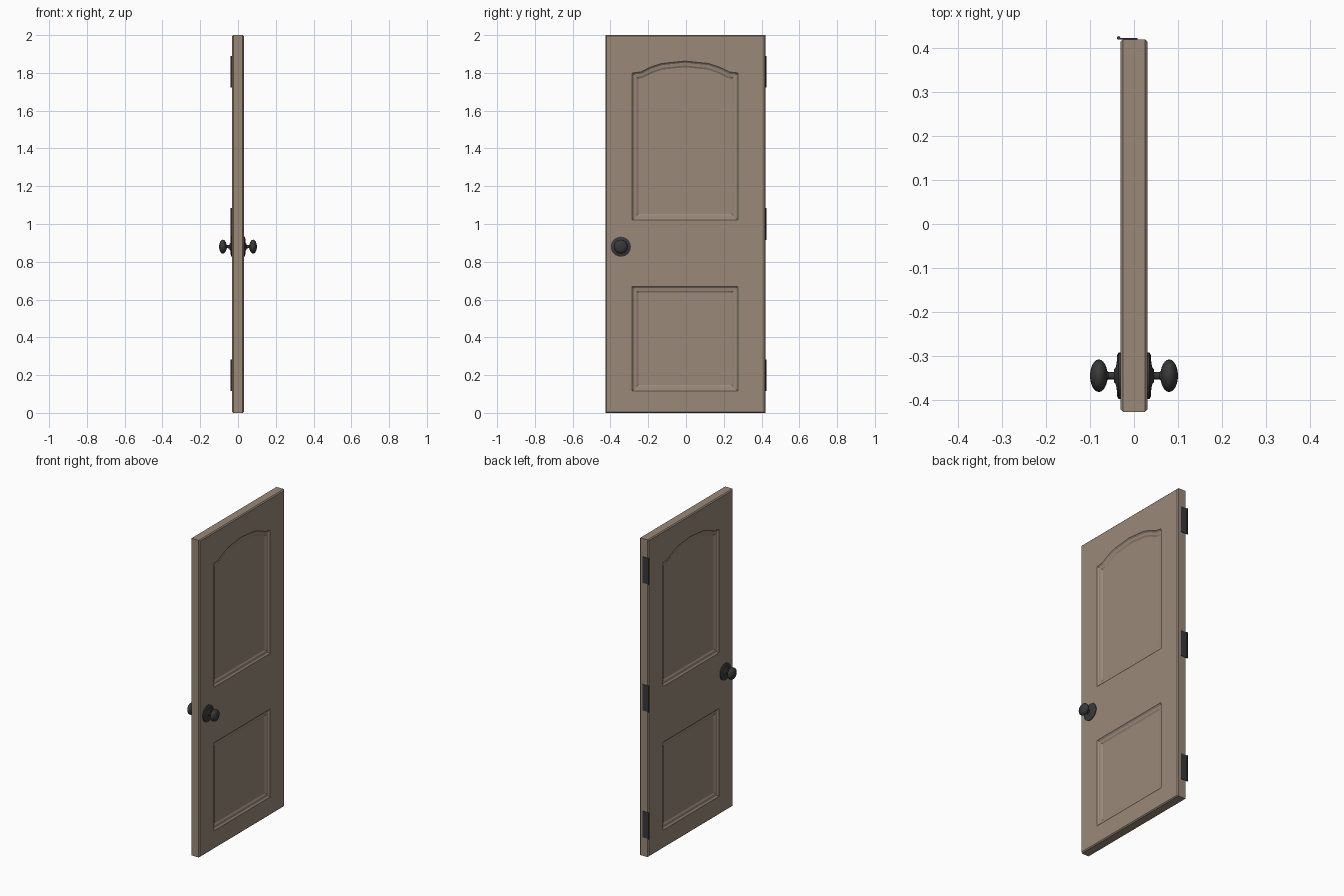
import bpy, bmesh, math
from mathutils import Vector, Matrix

if "Cube" in bpy.data.objects:
    bpy.data.objects.remove(bpy.data.objects["Cube"])


def material(name, rgb):
    m = bpy.data.materials.new(name)
    m.diffuse_color = (*rgb, 1)
    m.use_nodes = True
    m.node_tree.nodes["Principled BSDF"].inputs["Base Color"].default_value = m.diffuse_color
    return m


WOOD = material("painted_wood", (0.32, 0.25, 0.19))
METAL = material("dark_metal", (0.04, 0.04, 0.042))
FACE, EDGE = 0.031, 0.025          # half thickness at face / at chamfered edge
Y0, Y1, MID = -0.427, 0.42, -0.005


def finish(name, bm, mat, mirror=False):
    bmesh.ops.recalc_face_normals(bm, faces=bm.faces[:])
    me = bpy.data.meshes.new(name)
    bm.to_mesh(me)
    bm.free()
    me.materials.append(mat)
    ob = bpy.data.objects.new(name, me)
    bpy.context.collection.objects.link(ob)
    if mirror:
        ob.modifiers.new("both_sides", 'MIRROR').use_axis = (True, False, False)
    return ob


def smooth(ob, angle=35):
    bpy.ops.object.select_all(action='DESELECT')
    ob.select_set(True)
    bpy.context.view_layer.objects.active = ob
    bpy.ops.object.shade_smooth_by_angle(angle=math.radians(angle))


def inset(pts, d):
    # mitred inward offset of a counter-clockwise outline
    out = []
    for i, p in enumerate(pts):
        p = Vector(p)
        a = (p - Vector(pts[i - 1])).normalized()
        b = (Vector(pts[(i + 1) % len(pts)]) - p).normalized()
        na, nb = Vector((-a.y, a.x)), Vector((-b.y, b.x))
        out.append(p + (na + nb) * d / (1 + na.dot(nb)))
    return out


def ring(bm, pts, x):
    return [bm.verts.new((x, p[0], p[1])) for p in pts]


def bridge(bm, a, b):
    n = len(a)
    for i in range(n):
        bm.faces.new((a[i], a[(i + 1) % n], b[(i + 1) % n], b[i]))


# Door slab: one half with moulded panels, mirrored to the other face
bm = bmesh.new()
slab = [(Y0, 0), (Y1, 0), (Y1, 2), (Y0, 2)]
mid, edge = ring(bm, slab, 0), ring(bm, slab, EDGE)
front = ring(bm, inset(slab, 0.006), FACE)
bridge(bm, mid, edge)
bridge(bm, edge, front)

arch = [(0.28, 1.80), (0.235, 1.805), (0.185, 1.83), (0.125, 1.85), (0, 1.863)]
arch += [(-y, z) for y, z in arch[-2::-1]]
upper = [(-0.28, 1.02), (0.28, 1.02)] + arch
lower = [(-0.28, 0.115), (0.28, 0.115), (0.28, 0.67), (-0.28, 0.67)]
loops = [front]
for outline in (upper, lower):
    outline = [(y + MID, z) for y, z in outline]
    prev = ring(bm, outline, FACE)
    loops.append(prev)
    for d, depth in ((0.009, 0.007), (0.024, 0.009), (0.033, 0.014)):
        cur = ring(bm, inset(outline, d), FACE - depth)
        bridge(bm, prev, cur)
        prev = cur
    bm.faces.new(prev)

# flat face around the two panels
edges = []
for lp in loops:
    for i, v in enumerate(lp):
        edges.append(bm.edges.get((v, lp[i - 1])))
bmesh.ops.triangle_fill(bm, edges=edges, use_beauty=True, normal=(1, 0, 0))
finish("door_slab", bm, WOOD, mirror=True)


# Knob parts: lathed about the x axis, mirrored to both sides
def lathe(name, profile, steps=24):
    bm = bmesh.new()
    c = Vector((0, -0.345, 0.88))
    vs = [bm.verts.new(c + Vector((x, r, 0))) for x, r in profile]
    es = [bm.edges.new(p) for p in zip(vs, vs[1:])]
    bmesh.ops.spin(bm, geom=vs + es, cent=c, axis=(1, 0, 0),
                   angle=2 * math.pi, steps=steps)
    bmesh.ops.remove_doubles(bm, verts=bm.verts[:], dist=1e-5)
    smooth(finish(name, bm, METAL, mirror=True))


lathe("knob_rosettes", [(0.028, 0), (0.028, 0.053), (0.035, 0.053), (0.038, 0.048),
                        (0.039, 0.034), (0.041, 0.02), (0.046, 0.014), (0.046, 0)])
lathe("knob_necks", [(0.040, 0), (0.040, 0.014), (0.046, 0.009),
                     (0.058, 0.008), (0.065, 0.014), (0.065, 0)])
lathe("knobs", [(0.08 - 0.02 * math.cos(math.pi * i / 12),
                 0.037 * math.sin(math.pi * i / 12)) for i in range(13)])

# Hinges: thin leaf on the door edge plus a barrel
for label, z in (("bottom", 0.20), ("middle", 1.00), ("top", 1.805)):
    bm = bmesh.new()
    bmesh.ops.create_cube(bm, size=1, matrix=Matrix.Translation((-0.013, 0.421, z))
                          @ Matrix.Diagonal((0.042, 0.004, 0.165, 1)))
    bmesh.ops.create_cone(bm, cap_ends=True, segments=12, radius1=0.004, radius2=0.004,
                          depth=0.167, matrix=Matrix.Translation((-0.035, 0.423, z)))
    smooth(finish("hinge_" + label, bm, METAL))
